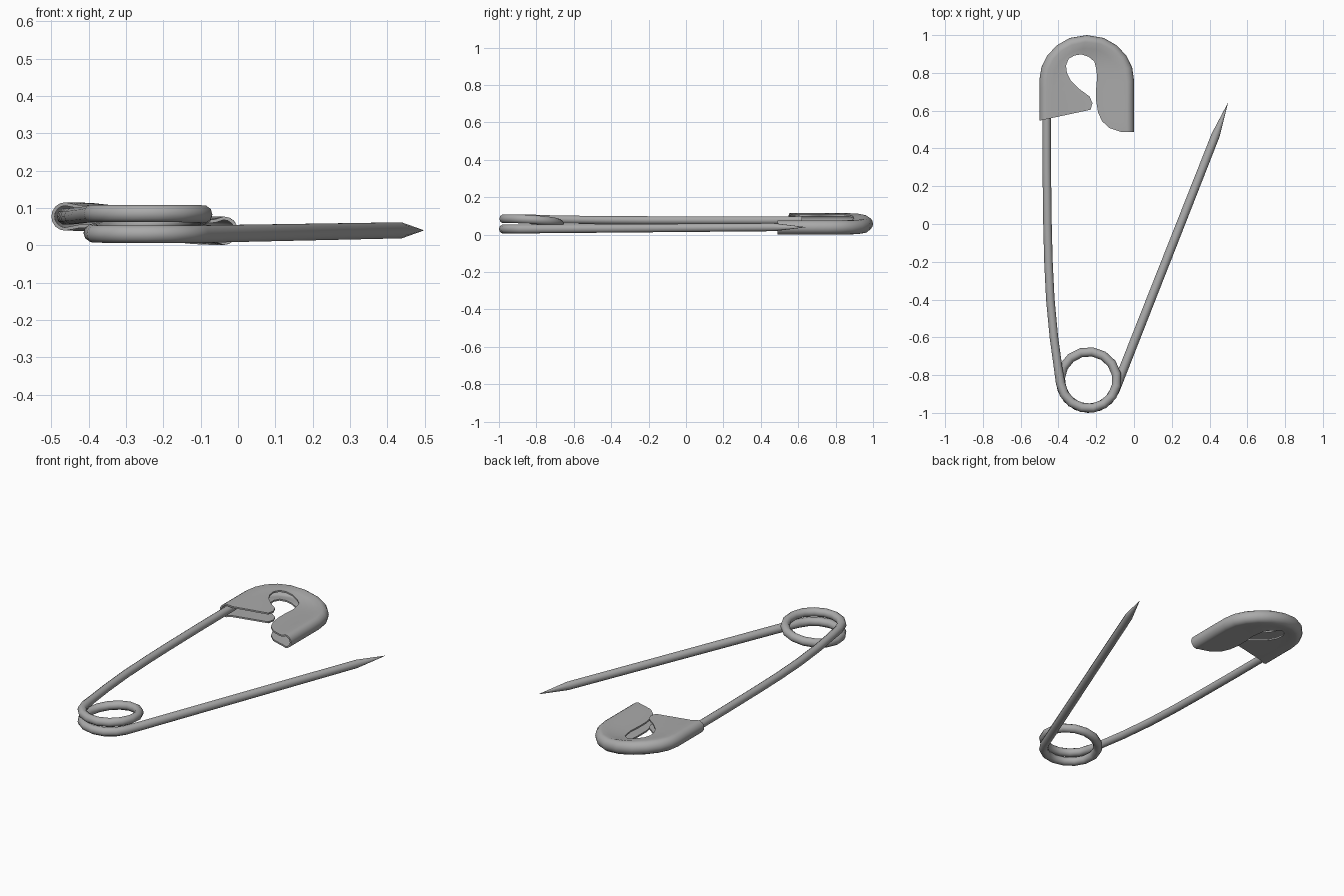
import bpy, bmesh, math

if "Cube" in bpy.data.objects:
    bpy.data.objects.remove(bpy.data.objects["Cube"])

steel = bpy.data.materials.new("steel grey")
steel.diffuse_color = (0.40, 0.40, 0.40, 1)
steel.use_nodes = True
steel.node_tree.nodes["Principled BSDF"].inputs["Base Color"].default_value = steel.diffuse_color


def smoothstep(a, b, v):
    t = max(0.0, min(1.0, (v - a) / (b - a)))
    return t * t * (3 - 2 * t)


def finish(obj, angle):
    bpy.ops.object.select_all(action='DESELECT')
    obj.select_set(True)
    bpy.context.view_layer.objects.active = obj
    if obj.type == 'CURVE':
        bpy.ops.object.convert(target='MESH')
    obj = bpy.context.view_layer.objects.active
    obj.data.materials.clear()
    obj.data.materials.append(steel)
    bpy.ops.object.shade_smooth_by_angle(angle=math.radians(angle))


# Wire: pointed arm, one and a half coil turns, then the curved fixed arm
cx, cy, R = -0.24, -0.826, 0.15
path = [((0.497, 0.64, 0.04), 0.0006), ((0.432, 0.47, 0.04), 0.0225)]
start, end, n = -21.6, -534, 22
for i in range(n + 1):
    deg = start + (end - start) * i / n
    a = math.radians(deg)
    z = 0.03 + 0.055 * smoothstep(150, 400, -deg)
    path.append(((cx + R * math.cos(a), cy + R * math.sin(a), z), 0.0245))
path += [((x, y, z), 0.0225) for x, y, z in (
    (-0.402, -0.76, 0.083), (-0.424, -0.60, 0.08), (-0.443, -0.40, 0.078),
    (-0.453, -0.20, 0.077), (-0.458, 0.0, 0.077), (-0.462, 0.3, 0.077),
    (-0.463, 0.62, 0.077))]
cu = bpy.data.curves.new("wire", 'CURVE')
cu.dimensions = '3D'
cu.twist_mode = 'Z_UP'
cu.bevel_depth = 1.0
cu.bevel_resolution = 3
cu.use_fill_caps = True
sp = cu.splines.new('POLY')
sp.points.add(len(path) - 1)
for p, (co, r) in zip(sp.points, path):
    p.co = (*co, 1)
    p.radius = r
wire = bpy.data.objects.new("wire", cu)
bpy.context.collection.objects.link(wire)
finish(wire, 50)

# Clasp: folded sheet, lofted through pairs of outer-fold and inner-edge points
stations = [
    (-.5, .547, -.23, .605), (-.5, .60, -.22, .64), (-.5, .65, -.235, .675),
    (-.5, .71, -.29, .715), (-.5, .77, -.335, .76), (-.49, .83, -.355, .80),
    (-.46, .89, -.36, .84), (-.41, .945, -.345, .875), (-.34, .985, -.315, .892),
    (-.25, 1.0, -.28, .898), (-.16, .985, -.24, .885), (-.09, .945, -.21, .86),
    (-.04, .89, -.2, .82), (-.01, .83, -.195, .78), (0, .76, -.2, .72),
    (0, .68, -.2, .65), (0, .60, -.19, .59), (0, .55, -.17, .545),
    (0, .52, -.13, .508), (0, .488, -.07, .488)]
FOLD, SHEET = 0.038, 0.009


def section(length):
    """Closed U profile: (inward distance, height) for outer then inner skin."""
    def skin(t):
        half = [(length, 0.030 - t), (min(0.075, 0.85 * length), 0.031 - t)]
        half += [(FOLD - (FOLD - t) * math.sin(math.radians(a)),
                  (FOLD - t) * math.cos(math.radians(a))) for a in (0, 22, 45, 68)]
        return half + [(t, 0)] + [(s, -h) for s, h in reversed(half)]
    return skin(0) + skin(SHEET)[::-1]


bm = bmesh.new()
rings = []
for ox, oy, ix, iy in stations:
    dx, dy = ix - ox, iy - oy
    length = math.hypot(dx, dy)
    zc = 0.077 - 0.038 * smoothstep(-0.48, -0.02, ox)
    rings.append([bm.verts.new((ox + dx / length * s, oy + dy / length * s, zc + h))
                  for s, h in section(length)])
m = len(rings[0])
for r0, r1 in zip(rings, rings[1:]):
    for k in range(m):
        j = (k + 1) % m
        bm.faces.new((r0[k], r0[j], r1[j], r1[k]))
# End rims of the sheet
for r in (rings[0], rings[-1]):
    for k in range(m // 2 - 1):
        bm.faces.new((r[k], r[k + 1], r[m - 2 - k], r[m - 1 - k]))
bmesh.ops.recalc_face_normals(bm, faces=bm.faces)
me = bpy.data.meshes.new("clasp")
bm.to_mesh(me)
bm.free()
clasp = bpy.data.objects.new("clasp", me)
bpy.context.collection.objects.link(clasp)
finish(clasp, 40)
